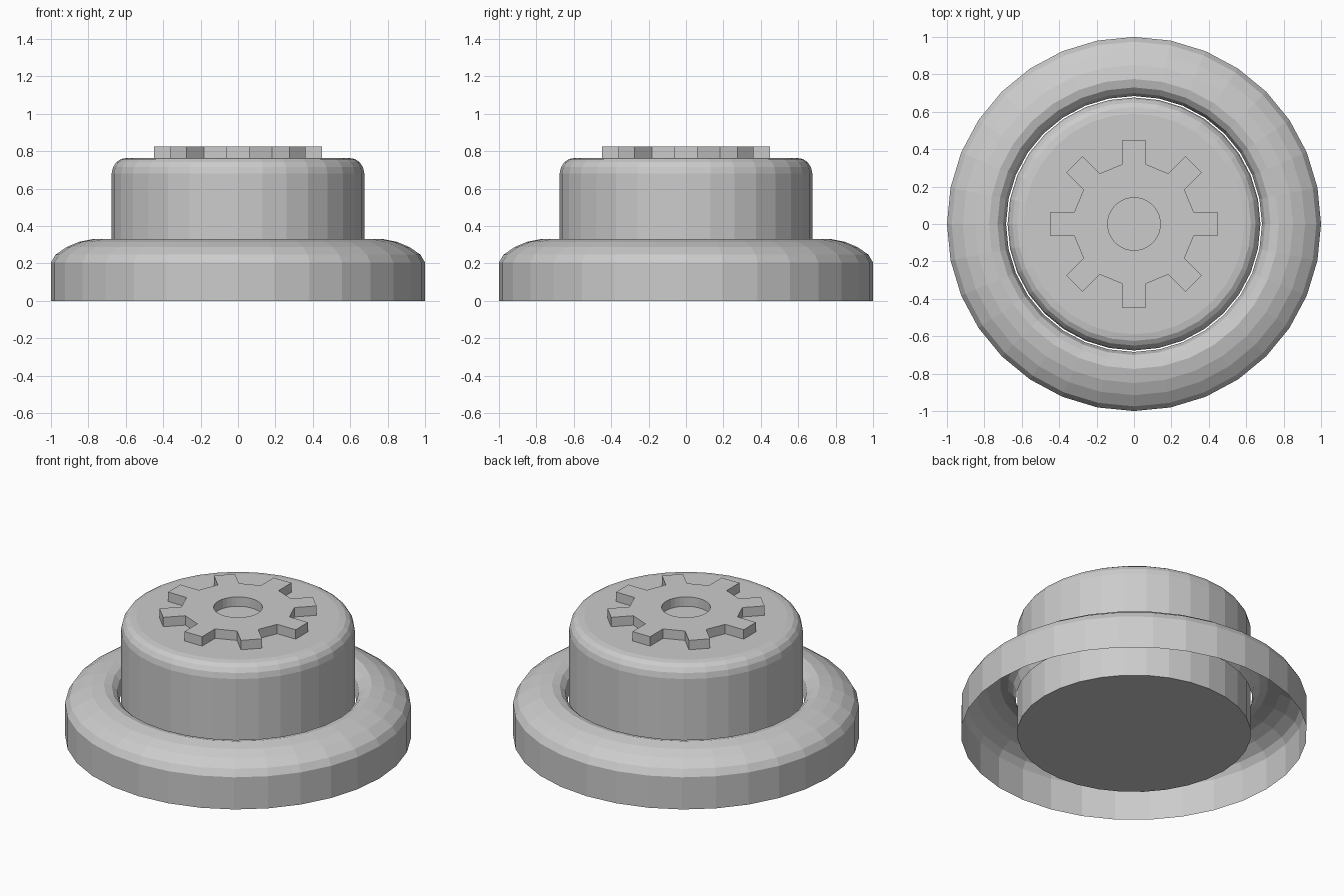
import bpy, bmesh
from math import sin, cos, pi, radians

if "Cube" in bpy.data.objects:
    bpy.data.objects.remove(bpy.data.objects["Cube"])

SIDES = 32


def finish(name, bm, recalc=True):
    if recalc:
        bmesh.ops.recalc_face_normals(bm, faces=bm.faces)
    mesh = bpy.data.meshes.new(name)
    bm.to_mesh(mesh)
    bm.free()
    obj = bpy.data.objects.new(name, mesh)
    bpy.context.collection.objects.link(obj)
    return obj


def lathe(name, profile, cap=False):
    """Revolve (radius, z) points, listed from the outer bottom upward."""
    bm = bmesh.new()
    rings = [[bm.verts.new((r * cos(2 * pi * i / SIDES), r * sin(2 * pi * i / SIDES), z))
              for i in range(SIDES)] for r, z in profile]
    for a, b in zip(rings, rings[1:]):
        for i in range(SIDES):
            j = (i + 1) % SIDES
            bm.faces.new((a[i], a[j], b[j], b[i]))
    if cap:
        bm.faces.new(rings[0][::-1])
        bm.faces.new(rings[-1])
    return finish(name, bm, recalc=cap)


# Hollow outer flange, open underneath, with a rolled inner lip
lathe("outer_flange", [(1.0, 0), (1.0, 0.205), (0.975, 0.247), (0.915, 0.288),
                       (0.85, 0.315), (0.775, 0.33), (0.73, 0.318),
                       (0.70, 0.29), (0.684, 0.23)])

# Solid central button with a rounded top edge
lathe("button_body", [(0.676, 0), (0.676, 0.68), (0.668, 0.715), (0.65, 0.742),
                      (0.625, 0.758), (0.59, 0.764)], cap=True)


# Raised gear emblem: 8 square teeth around a round hole
def gear(name, z0, z1, root, tip, half, hole):
    outer, inner = [], []
    for k in range(8):
        a = k * pi / 4
        for x, y in ((root, -half), (tip, -half), (tip, half), (root, half)):
            outer.append((x * cos(a) - y * sin(a), x * sin(a) + y * cos(a)))
        for d in (-16.875, -5.625, 5.625, 16.875):
            t = a + radians(d)
            inner.append((hole * cos(t), hole * sin(t)))
    bm = bmesh.new()
    loops = [[bm.verts.new((x, y, z)) for x, y in pts]
             for pts in (outer, inner) for z in (z0, z1)]
    ob, ot, ib, it = loops
    n = len(outer)
    for i in range(n):
        j = (i + 1) % n
        bm.faces.new((ob[i], ob[j], ot[j], ot[i]))
        bm.faces.new((ib[j], ib[i], it[i], it[j]))
        bm.faces.new((ot[i], ot[j], it[j], it[i]))
        bm.faces.new((ob[j], ob[i], ib[i], ib[j]))
    return finish(name, bm)


gear("gear_emblem", 0.76, 0.824, 0.32, 0.45, 0.062, 0.141)
